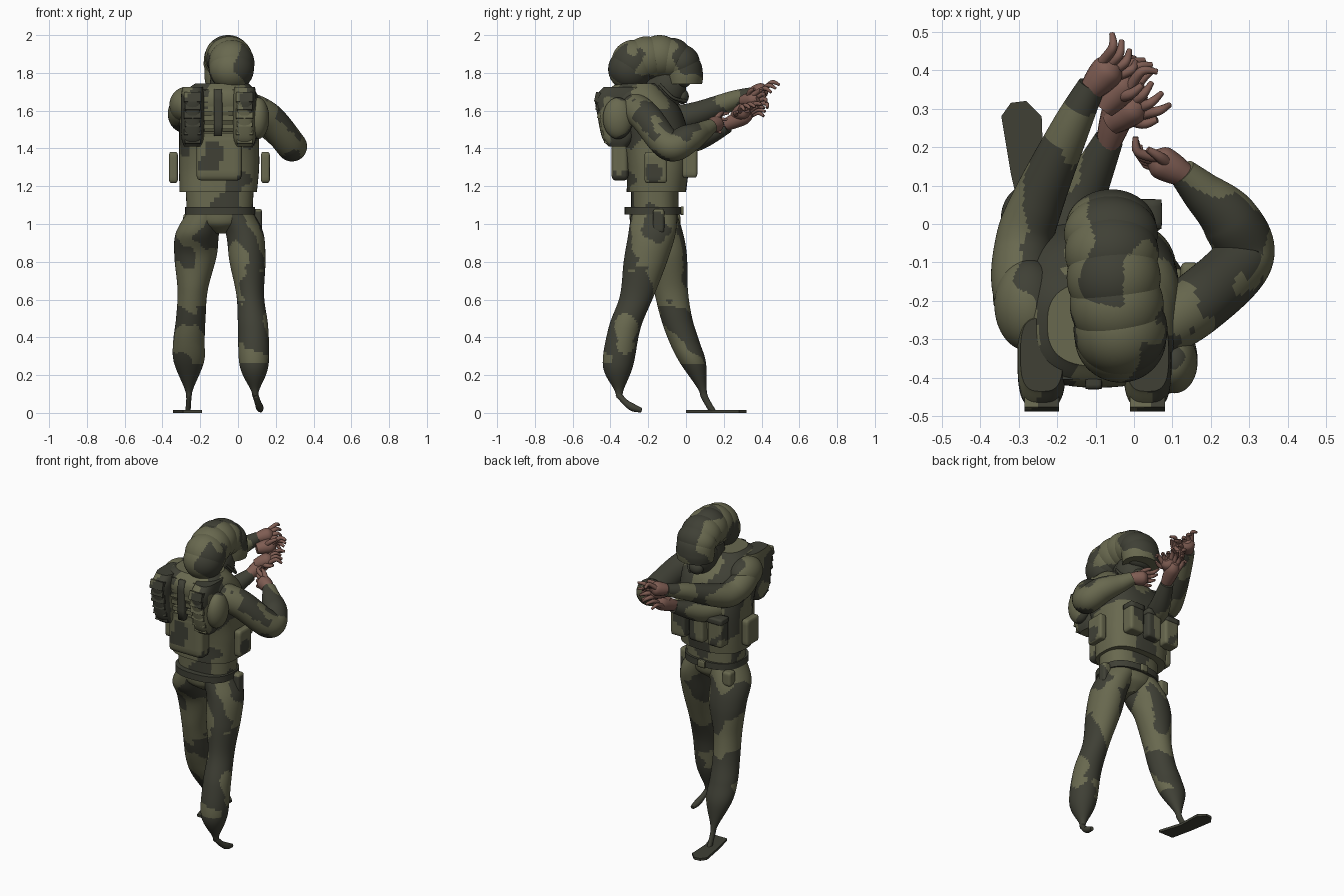
import bpy, bmesh, math
from mathutils import Vector, Matrix, noise

cube = bpy.data.objects.get("Cube")
if cube:
    bpy.data.objects.remove(cube, do_unlink=True)


def material(name, rgb):
    m = bpy.data.materials.new(name)
    m.use_nodes = True
    m.diffuse_color = (*rgb, 1)
    m.node_tree.nodes["Principled BSDF"].inputs["Base Color"].default_value = (*rgb, 1)
    return m


OLIVE = material("light olive", (0.14, 0.14, 0.078))
DARK = material("dark olive", (0.05, 0.051, 0.036))
SKIN = material("brown skin", (0.21, 0.108, 0.085))


def camo(p):
    """Patchy cloth: dark where the noise field is high, with darker knees and hips."""
    n = noise.noise(Vector((p.x * 7 + 3, p.y * 6, p.z * 5.5)))
    n += 0.2 * noise.noise(p * 15)
    if 0.38 < p.z < 0.57:
        n += 0.2
    elif 0.6 < p.z < 0.76:
        n -= 0.15
    elif 0.8 < p.z < 0.98:
        n += 0.1
    return p.z < 0.26 or n > 0.06


def finish(name, bm, mat=None, smooth=True):
    """Turn a bmesh into an object; no material means camouflage."""
    bmesh.ops.recalc_face_normals(bm, faces=bm.faces[:])
    me = bpy.data.meshes.new(name)
    for m in ([mat] if mat else [OLIVE, DARK]):
        me.materials.append(m)
    for f in bm.faces:
        f.smooth = smooth and len(f.verts) < 5
        if not mat:
            f.material_index = int(camo(f.calc_center_median()))
    bm.to_mesh(me)
    bm.free()
    ob = bpy.data.objects.new(name, me)
    bpy.context.collection.objects.link(ob)
    return ob


def spline(rows, steps):
    """Catmull-Rom through rows of numbers."""
    out = []
    for i in range(len(rows) - 1):
        a, b, c, d = (rows[max(0, min(len(rows) - 1, i + k))] for k in (-1, 0, 1, 2))
        for s in range(steps):
            t = s / steps
            out.append([0.5 * (2 * q + (r - p) * t + (2 * p - 5 * q + 4 * r - u) * t * t
                               + (3 * q - p - 3 * r + u) * t ** 3)
                        for p, q, r, u in zip(a, b, c, d)])
    return out + [list(rows[-1])]


def loft(name, rows, mat=None, upright=True, power=1.0, sides=60, steps=13):
    """Skin rings (x, y, z, radius_a, radius_b), level or square to the path."""
    rows = spline(rows, steps)
    bm = bmesh.new()
    rings = []
    for i, (x, y, z, ra, rb) in enumerate(rows):
        u, v = Vector((1, 0, 0)), Vector((0, 1, 0))
        if not upright:
            lo, hi = rows[max(i - 1, 0)], rows[min(i + 1, len(rows) - 1)]
            t = (Vector(hi[:3]) - Vector(lo[:3])).normalized()
            u = t.cross(Vector((0, 0, 1))).normalized()
            v = u.cross(t)
        ring = []
        for k in range(sides):
            a = math.tau * k / sides
            c, s = math.cos(a), math.sin(a)
            c = math.copysign(abs(c) ** power, c)
            s = math.copysign(abs(s) ** power, s)
            ring.append(bm.verts.new(Vector((x, y, z)) + u * ra * c + v * rb * s))
        rings.append(ring)
    for r0, r1 in zip(rings, rings[1:]):
        for k in range(sides):
            j = (k + 1) % sides
            bm.faces.new((r0[k], r0[j], r1[j], r1[k]))
    bm.faces.new(rings[0])
    bm.faces.new(rings[-1])
    return finish(name, bm, mat)


def tube(name, path, mat=None, sides=48, steps=14):
    """Round limb through (x, y, z, radius)."""
    return loft(name, [(*p, p[3]) for p in path], mat, False, 1, sides, steps)


def ball(name, centre, radii, mat=None, tilt=0):
    bm = bmesh.new()
    bmesh.ops.create_uvsphere(bm, u_segments=60, v_segments=40, radius=1)
    bm.transform(Matrix.Translation(centre) @ Matrix.Rotation(tilt, 4, "X")
                 @ Matrix.Diagonal((*radii, 1)))
    return finish(name, bm, mat)


def box(name, centre, size, mat=None, tilt=0, soft=0.015, cuts=9):
    """Gridded block; corners are rounded by pushing points out from an inner block."""
    bm = bmesh.new()
    bmesh.ops.create_cube(bm, size=1)
    bmesh.ops.subdivide_edges(bm, edges=bm.edges[:], cuts=cuts, use_grid_fill=True)
    for v in bm.verts:
        p = Vector([c * s for c, s in zip(v.co, size)])
        core = Vector([max(soft - s / 2, min(s / 2 - soft, c)) for c, s in zip(p, size)])
        v.co = core + (p - core).normalized() * soft if soft else p
    bm.transform(Matrix.Translation(centre) @ Matrix.Rotation(tilt, 4, "X"))
    return finish(name, bm, mat, soft > 0)


def hand(name, wrist, tip, across):
    """Palm, four fanned fingers and a thumb."""
    w, t, side = Vector(wrist), Vector(tip), Vector(across).normalized()
    d = t - w
    palm = w + d * 0.5
    tube(name + "_palm", [(*w, 0.03), (*(w + d * 0.25), 0.04), (*palm, 0.042),
                          (*(w + d * 0.66), 0.022)], SKIN, 16, 5)
    drop = side.cross(d).normalized() * 0.015
    for i in range(4):
        k = i - 1.5
        root = palm + side * k * 0.02
        mid = w + d * 0.8 + side * k * 0.03 + drop
        end = w + d * (1 - 0.05 * abs(k)) + side * k * 0.038 - drop
        tube(f"{name}_finger_{i + 1}", [(*root, 0.014), (*mid, 0.012), (*end, 0.007)], SKIN, 10, 5)
    root = w + d * 0.25
    tube(name + "_thumb", [(*root, 0.018), (*(root + side * 0.05 + d * 0.15), 0.014),
                           (*(root + side * 0.065 + d * 0.38), 0.008)], SKIN, 10, 5)


# Trousers, shins and feet
loft("right_leg", [(-.17, -.17, 1.06, .10, .12), (-.215, -.145, .95, .115, .13),
                   (-.225, -.10, .83, .112, .105), (-.24, -.08, .65, .08, .09),
                   (-.25, -.05, .50, .078, .083), (-.26, -.01, .38, .083, .08),
                   (-.26, .035, .27, .08, .07), (-.26, .085, .13, .024, .024),
                   (-.26, .10, .08, .014, .02), (-.265, .14, .01, .014, .02)])
loft("left_leg", [(-.02, -.17, 1.06, .10, .12), (.035, -.18, .95, .10, .125),
                  (.05, -.215, .80, .095, .115), (.065, -.26, .62, .073, .09),
                  (.08, -.325, .45, .08, .085), (.085, -.36, .25, .076, .08),
                  (.09, -.355, .12, .022, .024), (.095, -.35, .08, .014, .018)])
tube("left_foot", [(.09, -.36, .10, .016), (.105, -.32, .055, .017),
                   (.115, -.28, .028, .02), (.12, -.235, .014, .012)], DARK, 12, 5)
bm = bmesh.new()
outline = [(-.345, .28), (-.32, .315), (-.28, .32), (-.24, .28),
           (-.235, .14), (-.19, .0), (-.29, .0), (-.32, .13)]
sole = bm.faces.new([bm.verts.new((x, y, 0)) for x, y in outline])
top = bmesh.ops.extrude_face_region(bm, geom=[sole])["geom"]
bmesh.ops.translate(bm, verts=[v for v in top if isinstance(v, bmesh.types.BMVert)], vec=(0, 0, .015))
finish("right_foot_plate", bm, DARK, False)

# Waist, belt and vest
loft("hips", [(-.095, -.165, .95, .03, .06), (-.095, -.17, 1.0, .14, .12),
              (-.095, -.17, 1.07, .178, .13)], OLIVE)
loft("shirt_waist", [(-.097, -.165, 1.07, .175, .125), (-.097, -.165, 1.2, .18, .125)], power=.8)
loft("belt", [(-.095, -.175, 1.05, .185, .15), (-.095, -.175, 1.09, .185, .15)], DARK, power=.8, steps=2)
loft("vest", [(-.105, -.157, 1.17, .205, .157), (-.10, -.15, 1.30, .212, .165),
              (-.10, -.165, 1.45, .212, .18), (-.095, -.22, 1.60, .215, .195),
              (-.095, -.26, 1.69, .195, .16), (-.085, -.26, 1.745, .14, .11)], power=.75)
box("back_pouch", (-.10, -.35, 1.36), (.24, .09, .26), soft=.025)
for label, x in (("right", -.342), ("left", .145)):
    box(label + "_side_pouch", (x, -.16, 1.30), (.048, .12, .165))
for i, x in enumerate((-.24, -.11, .02)):
    box(f"front_pouch_{i + 1}", (x, .02, 1.335), (.10, .08, .18))
    box(f"front_pouch_flap_{i + 1}", (x, .025, 1.41), (.106, .08, .035), DARK, cuts=3, soft=.006)
box("left_belt_pouch", (.10, -.145, 1.015), (.055, .06, .13))
box("right_belt_pouch", (-.26, -.06, 1.01), (.06, .06, .09))
box("belt_buckle", (-.095, -.02, 1.07), (.05, .015, .045), OLIVE, cuts=3, soft=.004)

# Padded back with layered flaps and ladder webbing
for label, x in (("right", -.24), ("left", .035)):
    loft(label + "_back_pad", [(x, -.36, 1.41, .045, .05), (x, -.36, 1.46, .06, .085),
                               (x, -.355, 1.58, .062, .115), (x, -.355, 1.67, .062, .125),
                               (x, -.34, 1.725, .055, .095)], power=.65)
    for i in range(6):
        z = 1.67 - i * .044
        back = -.462 + .006 * i + .0009 * i * i
        box(f"{label}_back_flap_{i + 1}", (x, back, z), (.09 - .008 * (i % 2), .04, .052),
            tilt=-.22, soft=0, cuts=4)
ball("left_back_pad_outer", (.105, -.36, 1.56), (.06, .08, .11))
for i in range(6):
    box(f"webbing_bar_{i + 1}", (-.10, -.405 + .008 * abs(i - 2), 1.70 - i * .046),
        (.28, .03, .026), soft=0, cuts=6)
box("webbing_spine", (-.105, -.405, 1.59), (.045, .05, .25), DARK, soft=.005, cuts=3)

# Sleeves
tube("right_arm", [(-.20, -.30, 1.63, .08), (-.28, -.18, 1.60, .085), (-.285, -.05, 1.56, .076),
                   (-.25, .06, 1.58, .068), (-.165, .25, 1.655, .05), (-.11, .36, 1.69, .036)])
tube("left_arm", [(.03, -.29, 1.63, .08), (.16, -.21, 1.56, .083), (.282, -.09, 1.415, .08),
                  (.25, .01, 1.45, .076), (.175, .085, 1.49, .054), (.125, .135, 1.52, .038)])
tube("inner_forearm", [(-.20, -.08, 1.44, .07), (-.14, .06, 1.45, .062), (-.065, .22, 1.52, .038)])
ball("right_shoulder", (-.275, -.21, 1.63), (.088, .12, .095))

# Hands
hand("right_hand", (-.115, .345, 1.69), (-.015, .46, 1.72), (.5, -.6, -.5))
hand("left_hand", (.135, .125, 1.52), (.0, .20, 1.54), (-.2, .3, .8))
hand("inner_hand", (-.07, .20, 1.52), (.0, .42, 1.62), (.8, -.1, .5))
hand("lower_inner_hand", (-.06, .26, 1.57), (.06, .35, 1.63), (.7, -.7, -.2))
hand("front_inner_hand", (-.08, .30, 1.65), (.03, .43, 1.67), (.5, -.3, .8))

# Head and ribbed helmet
loft("neck", [(-.07, -.17, 1.60, .085, .085), (-.07, -.15, 1.80, .075, .08)], DARK)
ball("face", (-.06, -.10, 1.73), (.085, .10, .12), DARK)
ball("mouth_guard", (-.06, -.02, 1.675), (.045, .035, .04), DARK)
tube("mouthpiece_cable", [(.015, -.14, 1.74, .008), (.03, -.07, 1.67, .008), (-.03, .0, 1.65, .01)], DARK, 8, 6)
ball("goggles", (-.06, -.02, 1.755), (.08, .045, .035), DARK)
loft("helmet_brim", [(-.06, -.01, 1.74, .112, .095), (-.06, -.01, 1.79, .118, .10),
                     (-.06, -.02, 1.86, .112, .095), (-.06, -.04, 1.92, .08, .06)])
for i, (x, y, z, ry, rz) in enumerate([(-.06, -.025, 1.85, .098, .10), (-.058, -.075, 1.875, .11, .11),
                                       (-.053, -.14, 1.885, .12, .115), (-.045, -.21, 1.875, .12, .118),
                                       (-.035, -.275, 1.85, .12, .125)]):
    ball(f"helmet_rib_{i + 1}", (x, y, z), (.122, ry, rz), tilt=(i - 2) * .12)
ball("helmet_back", (-.035, -.295, 1.82), (.119, .117, .115))
